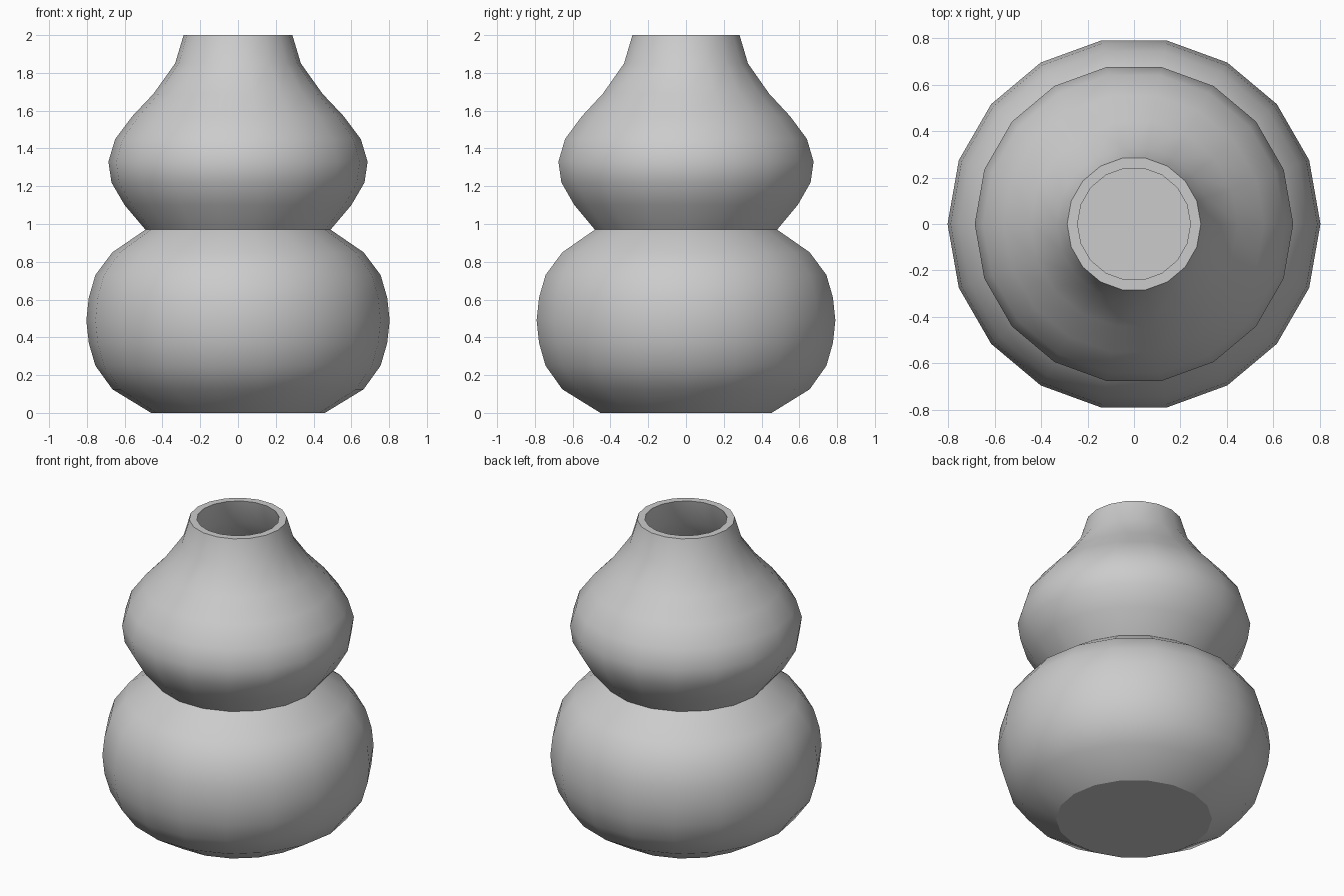
import bpy, bmesh
from math import cos, sin, pi, radians

if "Cube" in bpy.data.objects:
    bpy.data.objects.remove(bpy.data.objects["Cube"])

SIDES = 18

# Outer profile from foot to rim, then the inner wall down to the inside floor
outer = [(0.46, 0), (0.665, 0.125), (0.755, 0.25), (0.79, 0.37), (0.803, 0.49),
         (0.79, 0.61), (0.755, 0.73), (0.665, 0.85), (0.49, 0.97), (0.60, 1.10),
         (0.67, 1.22), (0.686, 1.33), (0.65, 1.45), (0.56, 1.57), (0.447, 1.69),
         (0.333, 1.85), (0.288, 2.0)]
inner = [(0.243, 2.0), (0.284, 1.84), (0.405, 1.66), (0.52, 1.54), (0.605, 1.43),
         (0.635, 1.33), (0.622, 1.23), (0.56, 1.13), (0.425, 0.97), (0.63, 0.815),
         (0.71, 0.71), (0.741, 0.60), (0.753, 0.49), (0.741, 0.38), (0.71, 0.275),
         (0.635, 0.165), (0.445, 0.05)]

# Lathe the profile around z and cap the foot and the inside floor
bm = bmesh.new()
rings = [[bm.verts.new((r * cos(2 * pi * i / SIDES), r * sin(2 * pi * i / SIDES), z))
          for i in range(SIDES)] for r, z in outer + inner]
for a, b in zip(rings, rings[1:]):
    for i in range(SIDES):
        j = (i + 1) % SIDES
        bm.faces.new((a[i], a[j], b[j], b[i]))
bm.faces.new(rings[0][::-1])
bm.faces.new(rings[-1])

mesh = bpy.data.meshes.new("gourd_vase")
bm.to_mesh(mesh)
bm.free()
vase = bpy.data.objects.new("gourd_vase", mesh)
bpy.context.collection.objects.link(vase)

# Smooth body with crisp rim and foot
bpy.context.view_layer.objects.active = vase
vase.select_set(True)
bpy.ops.object.shade_smooth_by_angle(angle=radians(30))
